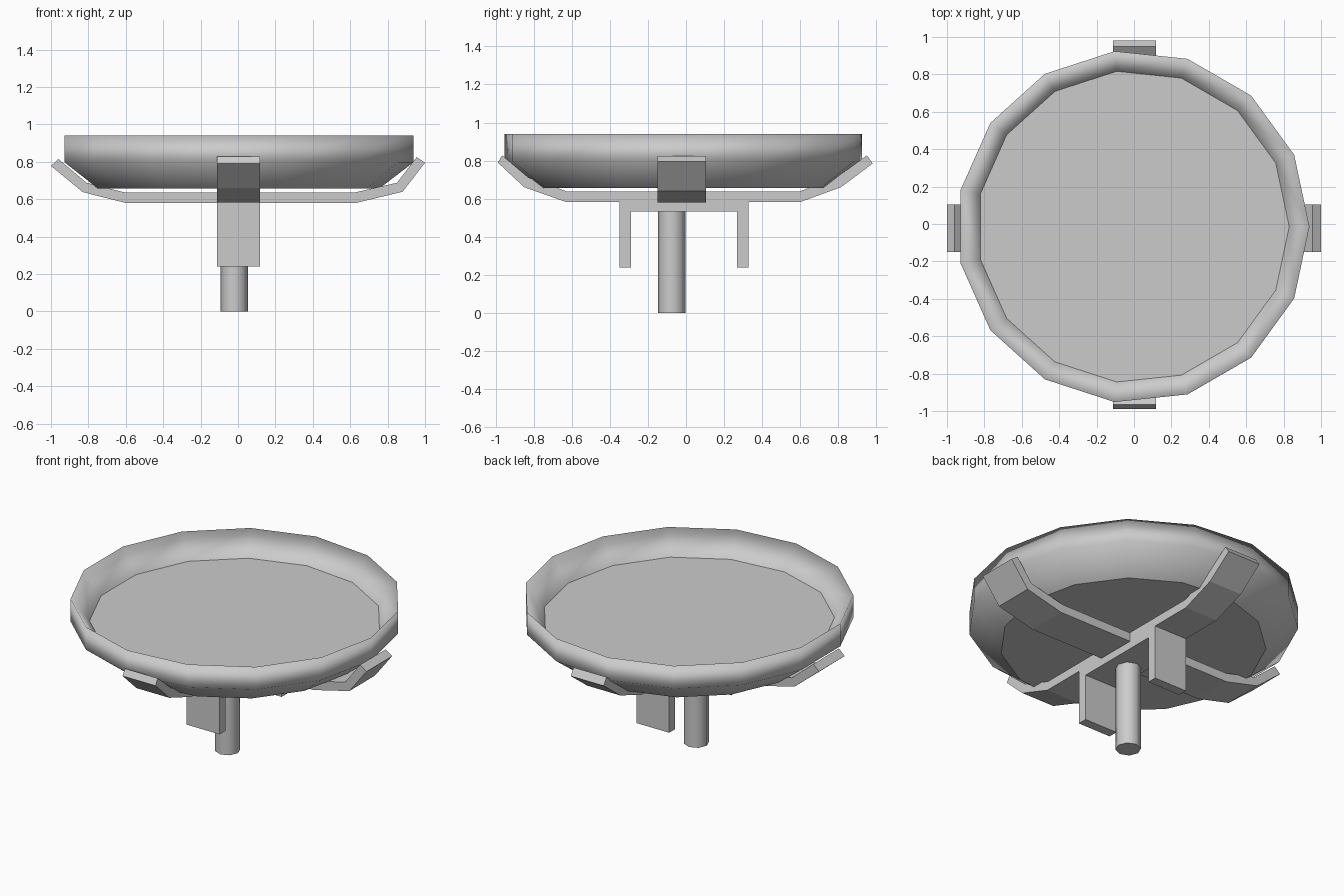
import bpy, bmesh
from math import cos, sin, pi

if "Cube" in bpy.data.objects:
    bpy.data.objects.remove(bpy.data.objects["Cube"])


def finish(name, bm):
    bmesh.ops.recalc_face_normals(bm, faces=bm.faces)
    me = bpy.data.meshes.new(name)
    bm.to_mesh(me)
    bm.free()
    ob = bpy.data.objects.new(name, me)
    bpy.context.collection.objects.link(ob)
    return ob


def lathe(name, profile, sides, cx, cy):
    """Spin (radius, z) points round a vertical axis; smooth sides, flat caps."""
    bm = bmesh.new()
    rings = []
    for r, z in profile:
        rings.append([bm.verts.new((cx + r * cos(2 * pi * i / sides),
                                    cy + r * sin(2 * pi * i / sides), z))
                      for i in range(sides)])
    for a, b in zip(rings, rings[1:]):
        for i in range(sides):
            j = (i + 1) % sides
            bm.faces.new((a[i], a[j], b[j], b[i])).smooth = True
    for cap in (rings[0], rings[-1]):
        for e in bm.faces.new(cap).edges:
            e.smooth = False
    return finish(name, bm)


def extrude(name, outline, lo, hi, axis):
    """Extrude an (u, z) outline from lo to hi along the x or y axis."""
    bm = bmesh.new()
    vs = [bm.verts.new((lo, u, z) if axis == 'x' else (u, lo, z)) for u, z in outline]
    face = bm.faces.new(vs)
    new = bmesh.ops.extrude_face_region(bm, geom=[face])['geom']
    move = (hi - lo, 0, 0) if axis == 'x' else (0, hi - lo, 0)
    bmesh.ops.translate(bm, vec=move,
                        verts=[g for g in new if isinstance(g, bmesh.types.BMVert)])
    return finish(name, bm)


# Round tray: underside, knee, rim, recessed floor
lathe("tray", [(0.76, 0.657), (0.943, 0.797), (0.943, 0.94), (0.835, 0.80)],
      15, -0.005, -0.014)

# Bent strap running left to right
extrude("side_strap",
        [(-1.0, 0.778), (-0.83, 0.638), (-0.60, 0.58), (0.63, 0.58), (0.88, 0.64), (1.0, 0.795),
         (0.955, 0.825), (0.85, 0.688), (0.62, 0.635), (-0.60, 0.635), (-0.81, 0.688), (-0.96, 0.815)],
        -0.15, 0.105, 'y')

# Bent strap running front to back
extrude("long_strap",
        [(-0.988, 0.79), (-0.85, 0.661), (-0.63, 0.583), (0.60, 0.583), (0.814, 0.661), (0.98, 0.785),
         (0.95, 0.828), (0.79, 0.712), (0.595, 0.638), (-0.625, 0.638), (-0.828, 0.712), (-0.965, 0.828)],
        -0.112, 0.117, 'x')

# Bracket with two hanging plates
extrude("bracket",
        [(-0.35, 0.583), (-0.35, 0.24), (-0.29, 0.24), (-0.29, 0.532),
         (0.267, 0.532), (0.267, 0.24), (0.327, 0.24), (0.327, 0.583)],
        -0.112, 0.117, 'x')

# Central post
lathe("post", [(0.073, 0.0), (0.073, 0.535)], 8, -0.02, -0.075)
